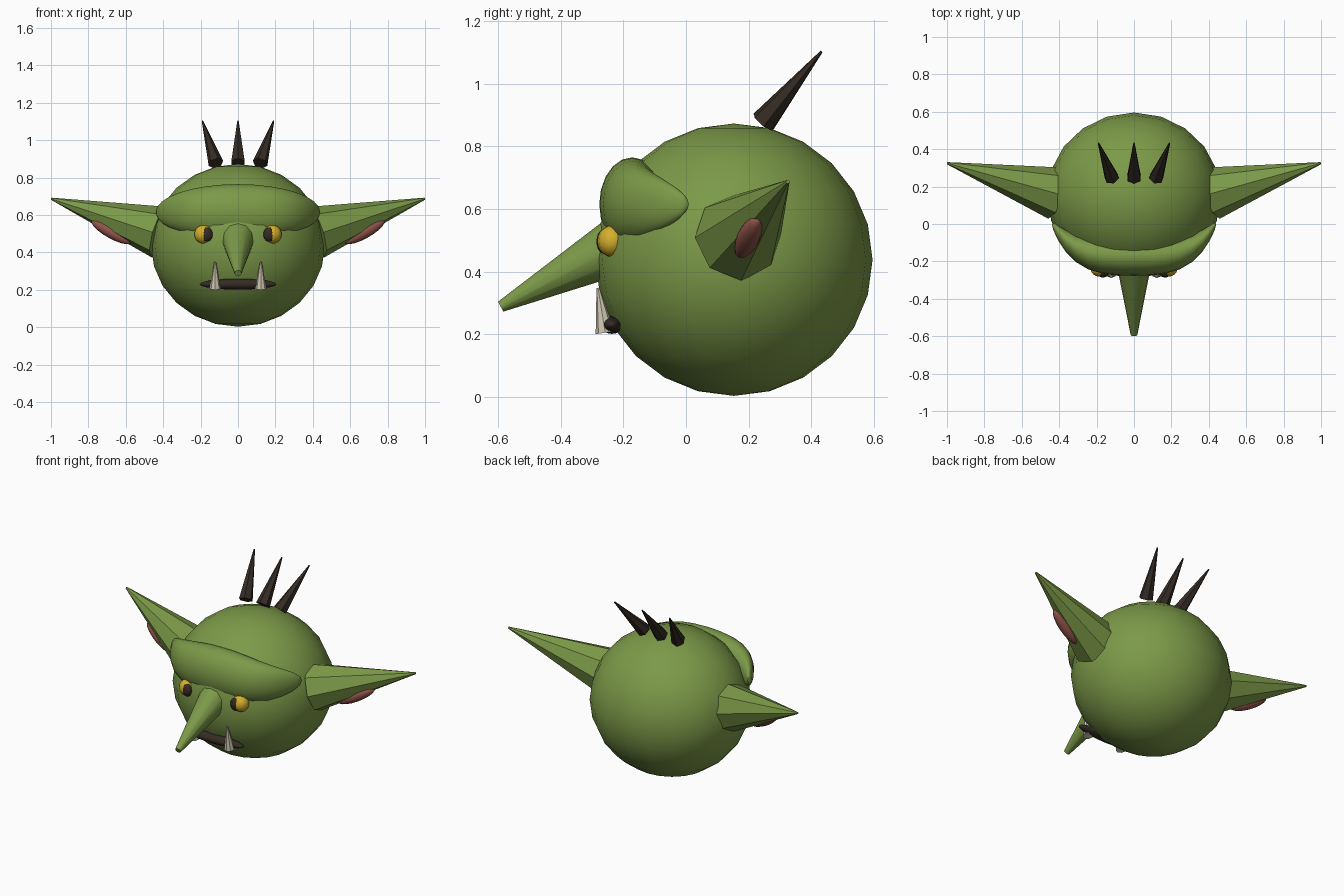
import bpy, bmesh, math
from mathutils import Vector, Matrix

cube = bpy.data.objects.get("Cube")
if cube:
    bpy.data.objects.remove(cube, do_unlink=True)


def material(name, rgb):
    m = bpy.data.materials.new(name)
    m.use_nodes = True
    m.diffuse_color = (*rgb, 1)
    bsdf = next(n for n in m.node_tree.nodes if n.type == 'BSDF_PRINCIPLED')
    bsdf.inputs["Base Color"].default_value = (*rgb, 1)
    return m


SKIN = material("green skin", (0.2, 0.32, 0.065))
INNER = material("inner ear pink", (0.29, 0.09, 0.07))
YELLOW = material("eye yellow", (0.66, 0.43, 0.025))
DARK = material("dark brown", (0.035, 0.024, 0.017))
IVORY = material("tusk ivory", (0.62, 0.57, 0.45))


def finish(name, bm, mat, angle):
    """Turn a bmesh into a shaded object."""
    bmesh.ops.recalc_face_normals(bm, faces=bm.faces)
    mesh = bpy.data.meshes.new(name)
    bm.to_mesh(mesh)
    bm.free()
    mesh.materials.append(mat)
    ob = bpy.data.objects.new(name, mesh)
    bpy.context.collection.objects.link(ob)
    bpy.ops.object.select_all(action='DESELECT')
    ob.select_set(True)
    bpy.context.view_layer.objects.active = ob
    bpy.ops.object.shade_smooth_by_angle(angle=math.radians(angle))
    return ob


def ball(name, centre, radii, mat, axis=(0, 0, 1), segs=16, rings=10, warp=None):
    """Ellipsoid whose third radius (and poles) lie along axis."""
    bm = bmesh.new()
    bmesh.ops.create_uvsphere(bm, u_segments=segs, v_segments=rings, radius=1)
    turn = Vector(axis).to_track_quat('Z', 'Y').to_matrix().to_4x4()
    bm.transform(Matrix.Translation(centre) @ turn @ Matrix.Diagonal((*radii, 1)))
    if warp:
        for v in bm.verts:
            warp(v.co)
    return finish(name, bm, mat, 60)


def spike(name, base, tip, r1, r2, mat, sides, turn=0.0, angle=30):
    """Tapered cone running from base to tip."""
    base, tip = Vector(base), Vector(tip)
    axis = tip - base
    bm = bmesh.new()
    bmesh.ops.create_cone(bm, cap_ends=True, segments=sides,
                          radius1=r1, radius2=r2, depth=axis.length)
    bm.transform(Matrix.Translation((base + tip) / 2)
                 @ axis.to_track_quat('Z', 'Y').to_matrix().to_4x4()
                 @ Matrix.Rotation(turn, 4, 'Z'))
    return finish(name, bm, mat, angle)


# Head
ball("head", (0, 0.153, 0.438), (0.465, 0.443, 0.435), SKIN, segs=20, rings=12)


# Heavy brow, swept back around the head at its ends
def sweep(co):
    co.y += 4.6 * co.x ** 4


ball("brow", (0, -0.172, 0.615), (0.105, 0.15, 0.44), SKIN,
     axis=(1, 0, 0), segs=20, rings=16, warp=sweep)

# Long drooping nose
spike("nose", (0, -0.21, 0.486), (0, -0.592, 0.288), 0.094, 0.018, SKIN, 12, angle=40)

# Mouth
ball("mouth", (0, -0.237, 0.23), (0.037, 0.029, 0.207), DARK, axis=(1, 0, 0))

# Paired parts
for side, s in (("left", 1), ("right", -1)):
    spike(side + "_ear", (s * 0.42, 0.165, 0.508), (s * 0.998, 0.325, 0.687),
          0.142, 0.006, SKIN, 8)
    ball(side + "_inner_ear", (s * 0.675, 0.2, 0.51), (0.036, 0.036, 0.125), INNER,
         axis=(s * 0.21, 0.055, 0.115))
    ball(side + "_eye", (s * 0.183, -0.236, 0.497), (0.05, 0.046, 0.05), YELLOW)
    ball(side + "_pupil", (s * 0.166, -0.264, 0.496), (0.031, 0.022, 0.038), DARK)
    spike(side + "_tusk", (s * 0.122, -0.258, 0.205), (s * 0.122, -0.281, 0.348),
          0.031, 0.005, IVORY, 8)

# Crest of three spikes fanning out on top
for place, s in (("left", 1), ("middle", 0), ("right", -1)):
    spike(place + "_crest_spike", (s * 0.118, 0.246, 0.877), (s * 0.19, 0.433, 1.103),
          0.041, 0.004, DARK, 6)
